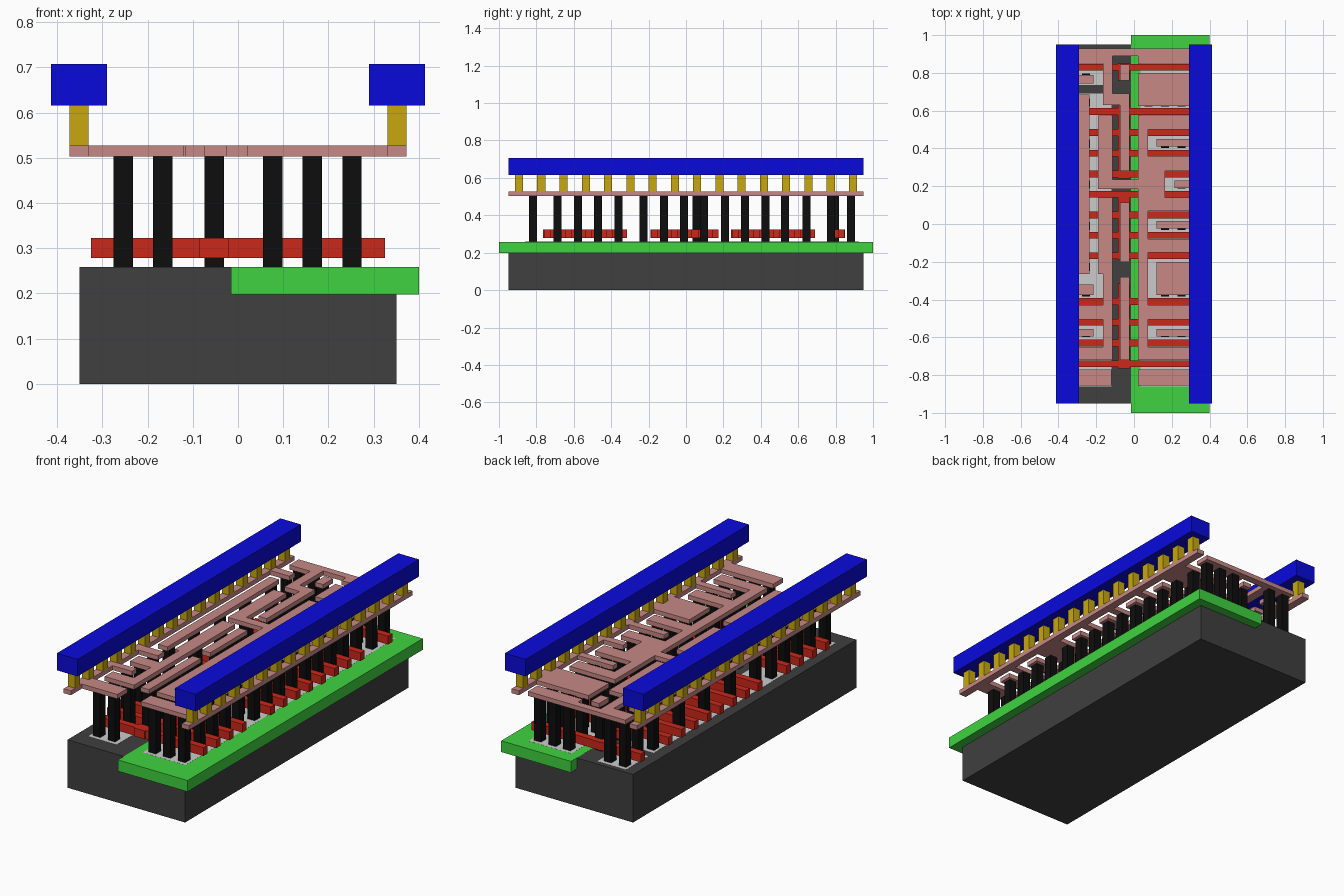
import bpy, bmesh

def layer(name, rects, z0, z1, color=None):
    """One object made of boxes; each rect is (x0, x1, y0, y1)."""
    bm = bmesh.new()
    for x0, x1, y0, y1 in rects:
        v = bmesh.ops.create_cube(bm, size=1)["verts"]
        bmesh.ops.scale(bm, vec=(x1 - x0, y1 - y0, z1 - z0), verts=v)
        bmesh.ops.translate(bm, vec=((x0 + x1) / 2, (y0 + y1) / 2, (z0 + z1) / 2), verts=v)
    me = bpy.data.meshes.new(name)
    bm.to_mesh(me)
    bm.free()
    ob = bpy.data.objects.new(name, me)
    bpy.context.collection.objects.link(ob)
    if color:
        m = bpy.data.materials.new(name)
        m.diffuse_color = (*color, 1)
        me.materials.append(m)
    return ob

def square(x, y, h=0.0215):
    return (x - h, x + h, y - h, y + h)

TOP = 0.258

# Silicon base and the well set into its right half
layer("substrate", [(-0.35, 0.35, -0.95, 0.95)], 0, TOP, (0.05, 0.05, 0.05))
layer("well", [(-0.015, 0.4, -1, 1)], 0.198, TOP + 0.0004, (0.05, 0.65, 0.05))

# Diffusion areas under the contacts
layer("diffusion", [(-0.29, -0.12, -0.86, 0.69), (-0.29, -0.12, 0.735, 0.925),
                    (0.035, 0.29, -0.86, 0.925)], TOP - 0.02, TOP + 0.0008)

# Gate bars and the straps that join each group
gate_y = [0.83, 0.595, 0.485, 0.375, 0.265, 0.157, 0.048, -0.06, -0.168,
          -0.41, -0.52, -0.63, -0.74]
straps = [(0.76, 0.85), (0.24, 0.69), (-0.19, 0.17), (-0.765, -0.315)]
gates = [(-0.325, 0.325, y - 0.018, y + 0.018) for y in gate_y]
gates += [(-0.085, -0.02, a, b) for a, b in straps]
layer("gates", gates, 0.278, 0.323, (0.6, 0.02, 0.01))

# Contact posts: left transistors, gate straps, right transistors
outer, inner, mid = -0.254, -0.166, -0.053
posts = [(outer, y) for y in (0.882, 0.775, 0.644, 0.425, 0.209, -0.011, -0.227,
                              -0.361, -0.471, -0.578, -0.687, -0.818)]
posts += [(inner, y) for y in (0.882, 0.53, 0.316, 0.096, -0.118, -0.471, -0.687, -0.818)]
posts += [(mid, y) for y in (0.797, 0.644, 0.53, 0.425, 0.316, 0.055, -0.011, -0.118,
                             -0.361, -0.471, -0.578, -0.687)]
for y in (0.882, 0.775, 0.644, 0.53, 0.316, 0.096, -0.118, -0.471, -0.687, -0.818):
    posts += [(x, y) for x in (0.077, 0.164, 0.252)]
for y in (0.425, -0.011, -0.227, -0.361, -0.578):
    posts += [(x, y) for x in (0.164, 0.252)]
posts.append((0.252, 0.209))
layer("contact_posts", [square(*p) for p in posts], TOP, 0.503, (0.004, 0.004, 0.004))

# Local wiring: rails, then rail stubs, columns and fingers
wires = [(-0.373, -0.33, -0.95, 0.95), (0.33, 0.373, -0.95, 0.95)]
wires += [(-0.34, x, a, b) for x, a, b in (
    (-0.215, 0.745, 0.79), (-0.215, -0.375, -0.32), (-0.215, -0.595, -0.555),
    (-0.12, -0.855, -0.77))]
wires += [(x, 0.34, a, b) for x, a, b in (
    (0.02, 0.625, 0.80), (0.12, 0.41, 0.45), (0.215, 0.19, 0.23), (0.12, -0.025, 0.015),
    (0.12, -0.375, -0.2), (0.12, -0.595, -0.555), (0.02, -0.855, -0.77))]
wires += [
    (-0.29, 0.29, 0.89, 0.93), (-0.29, -0.115, 0.85, 0.9), (0.02, 0.29, 0.85, 0.9),
    (-0.165, -0.115, 0.63, 0.9), (-0.165, -0.025, 0.63, 0.69),
    (-0.075, -0.025, 0.28, 0.69), (-0.075, -0.025, 0.76, 0.845),
    (-0.29, -0.235, -0.265, 0.685),
    (-0.19, -0.115, 0.185, 0.575), (-0.19, 0.075, 0.185, 0.235),
    (-0.19, -0.115, -0.265, 0.14), (-0.165, -0.115, -0.72, -0.25),
    (-0.075, -0.025, -0.2, 0.115), (-0.075, -0.025, -0.72, -0.28),
    (0.02, 0.075, -0.72, 0.575), (0.02, 0.165, 0.07, 0.36)]
wires += [(0.02, 0.29, a, b) for a, b in (
    (0.5, 0.575), (0.28, 0.36), (0.07, 0.14), (-0.15, -0.08), (-0.505, -0.43), (-0.72, -0.65))]
wires += [(-0.29, -0.115, a, b) for a, b in ((-0.505, -0.43), (-0.72, -0.65))]
layer("local_wiring", wires, 0.503, 0.527, (0.57, 0.25, 0.24))

# Via rows and the power rails on top of them
vias = [square(s * 0.3515, -0.893 + i * 0.11907) for s in (-1, 1) for i in range(16)]
layer("vias", vias, 0.527, 0.615, (0.58, 0.39, 0.005))
layer("power_rails", [(-0.413, -0.29, -0.95, 0.95), (0.29, 0.413, -0.95, 0.95)],
      0.615, 0.707, (0.003, 0.003, 0.72))
